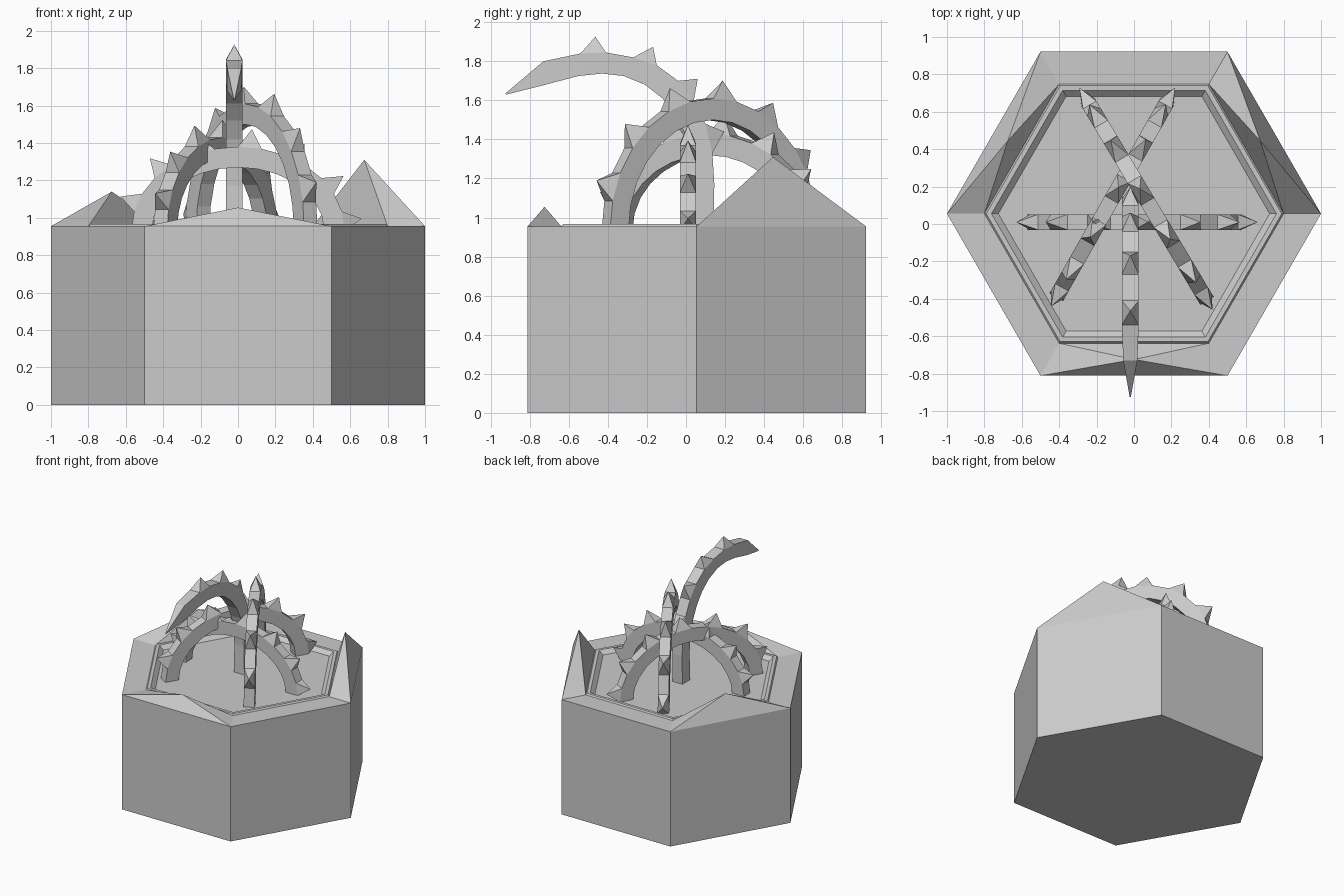
import bpy, bmesh
from math import sin, cos, pi, radians
from mathutils import Vector

if "Cube" in bpy.data.objects:
    bpy.data.objects.remove(bpy.data.objects["Cube"])

CY, TOP, FLOOR = 0.055, 0.955, 0.935


def finish(bm, name):
    bmesh.ops.recalc_face_normals(bm, faces=bm.faces)
    me = bpy.data.meshes.new(name)
    bm.to_mesh(me)
    bm.free()
    ob = bpy.data.objects.new(name, me)
    bpy.context.collection.objects.link(ob)
    return ob


def poke(bm, face, apex):
    vs = list(face.verts)
    bm.faces.remove(face)
    tip = bm.verts.new(apex)
    for a, b in zip(vs, vs[1:] + vs[:1]):
        bm.faces.new((a, b, tip))


# Hexagonal block: rings from the bottom, over the rim and lip, to the floor
bm = bmesh.new()
profile = [(1, 0), (1, TOP), (0.80, TOP), (0.79, 0.966),
           (0.762, 0.966), (0.725, FLOOR)]
rings = [[bm.verts.new((r * cos(k * pi / 3), CY + r * sin(k * pi / 3), z))
          for k in range(6)] for r, z in profile]
rim = {}
for i in range(len(rings) - 1):
    for k in range(6):
        n = (k + 1) % 6
        f = bm.faces.new((rings[i][k], rings[i][n], rings[i + 1][n], rings[i + 1][k]))
        if i == 1:
            rim[k] = f
bm.faces.new(rings[0])
bm.faces.new(rings[-1])
# Raised peaks on three sides of the rim
for k, z in ((0, 1.31), (2, 1.14), (4, 1.055)):
    a = radians(30 + 60 * k)
    r = 0.9 * cos(pi / 6)
    poke(bm, rim[k], (r * cos(a), CY + r * sin(a), z))
finish(bm, "hex_block")


# Square-section stem between outer and inner outlines, with thorns outside
def stem(name, outer, inner, origin, direction, widths, thorns, height):
    d = Vector((*direction, 0)).normalized()
    side = Vector((-d.y, d.x, 0))
    o = Vector((*origin, 0))

    def at(p, s=0):
        return o + d * p[0] + side * s + Vector((0, 0, p[1]))
    bm = bmesh.new()
    secs = [[bm.verts.new(at(p, s * w / 2)) for p, s in
             ((a, -1), (a, 1), (b, 1), (b, -1))]
            for a, b, w in zip(outer, inner, widths)]
    for i in range(len(secs) - 1):
        for k in range(4):
            n = (k + 1) % 4
            f = bm.faces.new((secs[i][k], secs[i][n], secs[i + 1][n], secs[i + 1][k]))
            if k == 0 and i in thorns:
                mo = (Vector(outer[i]) + Vector(outer[i + 1])) / 2
                mi = (Vector(inner[i]) + Vector(inner[i + 1])) / 2
                poke(bm, f, at(mo + (mo - mi).normalized() * height))
    bm.faces.new(secs[0])
    bm.faces.new(secs[-1])
    return finish(bm, name)


def arch(name, start, end, top):
    s, e = Vector(start), Vector(end)
    a, h, n = (e - s).length / 2, top - FLOOR, 14

    def arc(t):
        return [(-(a - t) * cos(pi * i / n), FLOOR + (h - t) * sin(pi * i / n))
                for i in range(n + 1)]
    stem(name, arc(0), arc(0.11), (s + e) / 2, e - s, [0.083] * (n + 1),
         range(1, n, 2), 0.1)


arch("tall_thorny_arch", (0.39, -0.41), (-0.245, 0.65), 1.61)
arch("middle_thorny_arch", (-0.415, -0.39), (0.175, 0.65), 1.43)
arch("low_thorny_arch", (-0.57, 0.01), (0.57, 0.01), 1.38)

# Tall curling horn leaning out over the front (u runs along y)
outer = [(0.14, FLOOR), (0.145, 1.17), (0.135, 1.33), (0.10, 1.48), (0.04, 1.60),
         (-0.04, 1.70), (-0.15, 1.78), (-0.27, 1.82), (-0.41, 1.845),
         (-0.54, 1.84), (-0.73, 1.80), (-0.925, 1.635)]
inner = [(0.04, FLOOR), (0.045, 1.17), (0.035, 1.30), (0.0, 1.42), (-0.05, 1.52),
         (-0.12, 1.61), (-0.21, 1.68), (-0.32, 1.725), (-0.43, 1.737),
         (-0.55, 1.725), (-0.72, 1.68), (-0.92, 1.63)]
stem("curling_horn", outer, inner, (-0.02, 0), (0, 1),
     [0.09] * 10 + [0.075, 0.006], (2, 4, 6, 8), 0.085)
